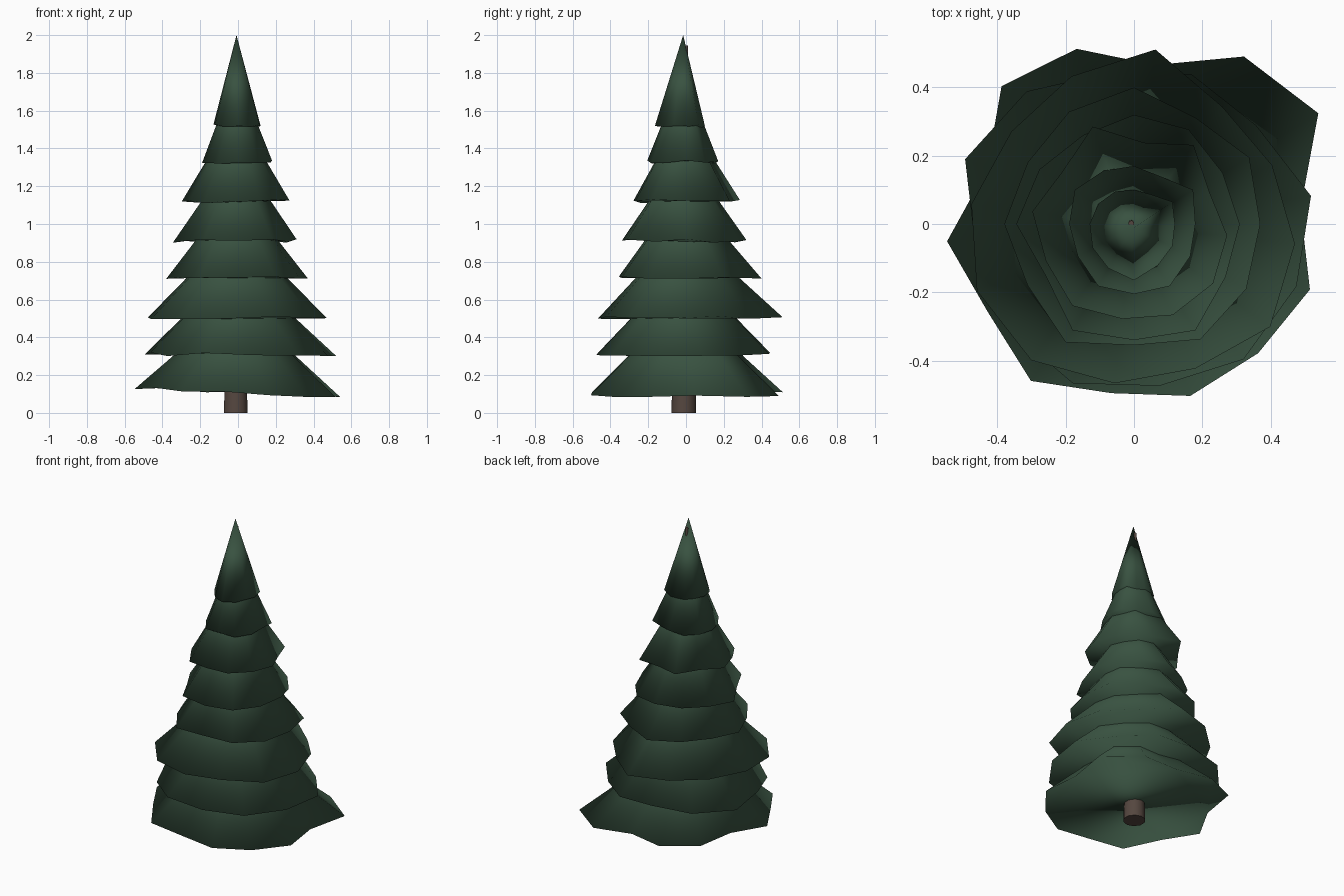
import bpy, bmesh, math, random
from mathutils import Vector

if "Cube" in bpy.data.objects:
    bpy.data.objects.remove(bpy.data.objects["Cube"])

random.seed(7)


def material(name, rgb):
    m = bpy.data.materials.new(name)
    m.diffuse_color = (*rgb, 1)
    m.use_nodes = True
    m.node_tree.nodes["Principled BSDF"].inputs["Base Color"].default_value = m.diffuse_color
    return m


GREEN = material("dark green needles", (0.04, 0.084, 0.052))
BROWN = material("brown bark", (0.09, 0.062, 0.05))


def finish(bm, name, mat, angle):
    bmesh.ops.recalc_face_normals(bm, faces=bm.faces)
    me = bpy.data.meshes.new(name)
    bm.to_mesh(me)
    bm.free()
    me.materials.append(mat)
    ob = bpy.data.objects.new(name, me)
    bpy.context.collection.objects.link(ob)
    bpy.context.view_layer.objects.active = ob
    ob.select_set(True)
    bpy.ops.object.shade_smooth_by_angle(angle=math.radians(angle))
    ob.select_set(False)


def tier(name, z, turn, rim, lean):
    """Ragged closed cone: uneven rim, pointed top, flat underside."""
    bm = bmesh.new()
    n = len(rim)
    low = []
    for i, r in enumerate(rim):
        a = math.tau * i / n + math.radians(turn)
        d = Vector((math.cos(a), math.sin(a), 0))
        dz = random.uniform(-0.01, 0.01) - lean * d.x
        low.append(bm.verts.new(d * r + Vector((0, 0, z + dz))))
    top = bm.verts.new((-0.008, -0.015, z + 0.48))
    for i in range(n):
        bm.faces.new((low[i], low[(i + 1) % n], top))
    bm.faces.new(low[::-1])
    finish(bm, name, GREEN, 180)


# rim height, turn in degrees, rim radii anticlockwise
tiers = [
    (0.11, 31, (.63, .587, .47, .54, .56, .46, .55, .50, .55, .50, .53, .525, .55, .49)),
    (0.31, 9, (.525, .46, .47, .45, .50, .53, .47, .48, .50, .48, .51, .51)),
    (0.505, -7, (.475, .44, .43, .515, .47, .45, .48, .50, .50, .47, .46, .50)),
    (0.715, 0, (.37, .39, .36, .40, .38, .36, .38, .36, .40, .355, .39, .38)),
    (0.91, 0, (.31, .30, .32, .32, .30, .32, .345, .30, .36, .34, .36, .31)),
    (1.12, -7, (.275, .24, .29, .24, .31, .26, .30, .28, .30, .28, .29, .29)),
    (1.33, 0, (.18, .20, .16, .17, .18, .20, .19, .19, .21, .205, .21, .19)),
    (1.52, 0, (.12, .13, .10, .10, .11, .12, .13, .14, .15, .165, .14, .13)),
]
for i, (z, turn, rim) in enumerate(tiers):
    tier(f"branch_tier_{i + 1}", z, turn, rim, 0.025 if i == 0 else 0)

# tapered trunk whose thin tip shows near the top
bm = bmesh.new()
bmesh.ops.create_cone(bm, cap_ends=True, segments=10, radius1=0.066, radius2=0.008, depth=1.945)
bmesh.ops.translate(bm, vec=(-0.012, -0.012, 0.9725), verts=bm.verts)
for v in bm.verts:
    if v.co.z > 1:
        v.co += Vector((0.004, 0.014, 0))
finish(bm, "trunk", BROWN, 40)
